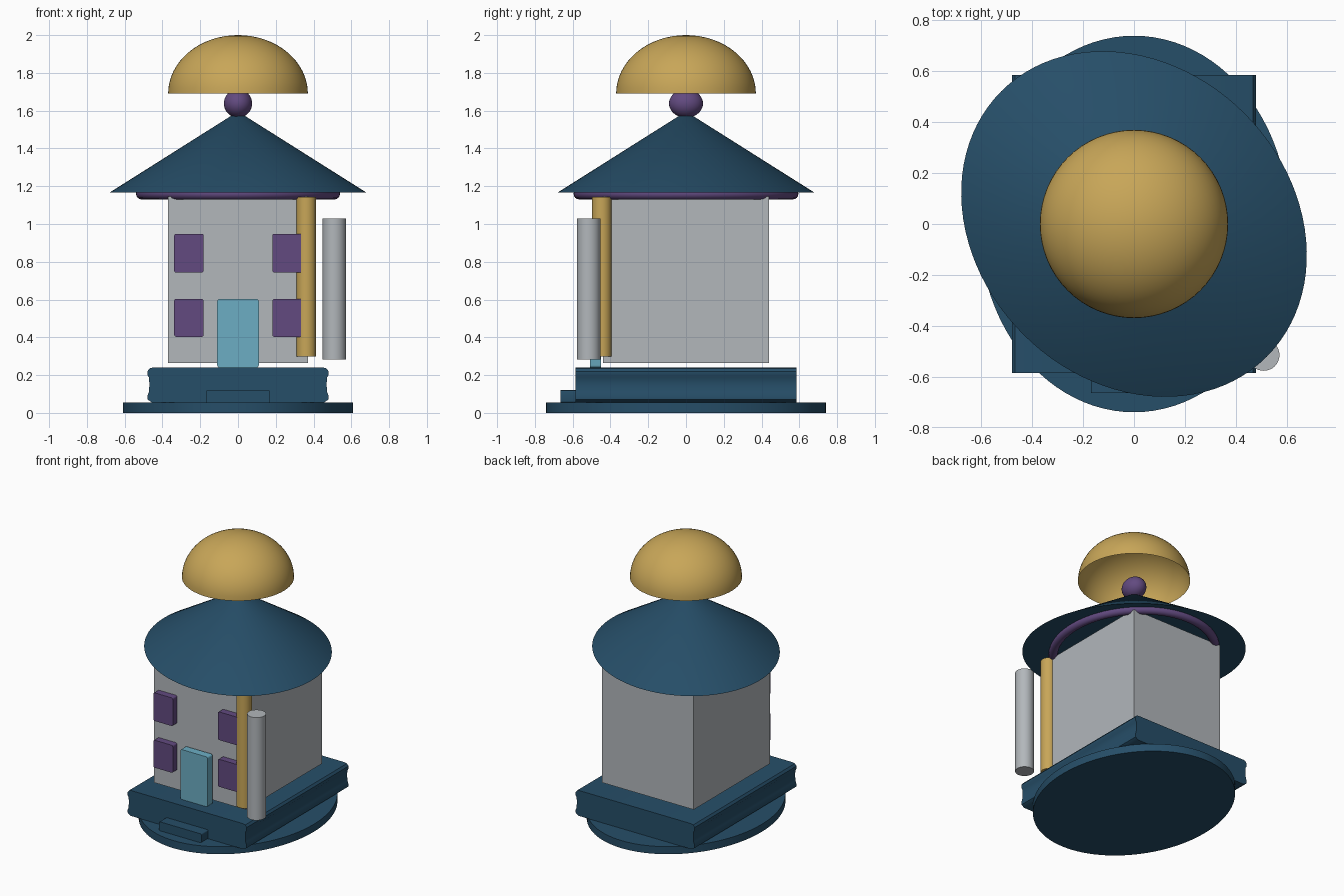
import bpy, bmesh, math
from mathutils import Matrix

if "Cube" in bpy.data.objects:
    bpy.data.objects.remove(bpy.data.objects["Cube"])


def material(name, r, g, b):
    # sRGB 0-255 to linear
    m = bpy.data.materials.new(name)
    lin = [((c / 255 + 0.055) / 1.055) ** 2.4 for c in (r, g, b)]
    m.diffuse_color = (*lin, 1)
    m.use_nodes = True
    m.node_tree.nodes["Principled BSDF"].inputs["Base Color"].default_value = m.diffuse_color
    return m


NAVY = material("navy", 38, 78, 104)
GREY = material("pale grey", 178, 183, 187)
GOLD = material("gold", 200, 166, 88)
PURPLE = material("purple", 98, 74, 128)
TEAL = material("teal", 108, 174, 196)


def add(name, bm, mat, smooth=True):
    bmesh.ops.recalc_face_normals(bm, faces=bm.faces)
    me = bpy.data.meshes.new(name)
    bm.to_mesh(me)
    bm.free()
    ob = bpy.data.objects.new(name, me)
    bpy.context.collection.objects.link(ob)
    me.materials.append(mat)
    if smooth:
        bpy.ops.object.select_all(action='DESELECT')
        ob.select_set(True)
        bpy.context.view_layer.objects.active = ob
        bpy.ops.object.shade_smooth_by_angle(angle=math.radians(35))
    return ob


def box(name, x, y, z, mat, bevel=0.0):
    # Box given by (min, max) on each axis
    bm = bmesh.new()
    bmesh.ops.create_cube(bm, size=1)
    for v in bm.verts:
        v.co = [lo + (hi - lo) * (c + 0.5) for c, (lo, hi) in zip(v.co, (x, y, z))]
    if bevel:
        # Round only the edges that run front to back
        edges = [e for e in bm.edges if abs(e.verts[0].co.y - e.verts[1].co.y) > 1e-4]
        bmesh.ops.bevel(bm, geom=edges, offset=bevel, segments=3, profile=0.5, affect='EDGES')
    return add(name, bm, mat)


def round_part(name, r1, r2, z0, z1, mat, at=(0, 0), scale=(1, 1), turn=0, segs=96):
    # Cylinder or cone with an elliptical footprint
    bm = bmesh.new()
    bmesh.ops.create_cone(bm, cap_ends=True, segments=segs, radius1=r1, radius2=r2, depth=z1 - z0)
    m = (Matrix.Translation((*at, (z0 + z1) / 2)) @ Matrix.Rotation(turn, 4, 'Z')
         @ Matrix.Diagonal((*scale, 1, 1)))
    bmesh.ops.transform(bm, matrix=m, verts=bm.verts)
    return add(name, bm, mat)


# Oval ground slab
round_part("ground_slab", 1, 1, 0, 0.055, NAVY, scale=(0.61, 0.74))

# Plinth: moulded profile extruded front to back
half = [(0.45, 0.24), (0.468, 0.236), (0.48, 0.22), (0.48, 0.2), (0.471, 0.187),
        (0.469, 0.148), (0.472, 0.11), (0.48, 0.09), (0.478, 0.07), (0.455, 0.055)]
profile = half + [(-x, z) for x, z in reversed(half)]
bm = bmesh.new()
face = bm.faces.new([bm.verts.new((x, -0.585, z)) for x, z in profile])
ext = bmesh.ops.extrude_face_region(bm, geom=[face], use_keep_orig=True)
bmesh.ops.translate(bm, vec=(0, 1.17, 0),
                    verts=[g for g in ext["geom"] if isinstance(g, bmesh.types.BMVert)])
add("plinth", bm, NAVY)

# Entrance step
box("step", (-0.17, 0.17), (-0.665, -0.58), (0.055, 0.12), NAVY, 0.008)

# House body, door and windows
box("walls", (-0.37, 0.37), (-0.44, 0.44), (0.265, 1.145), GREY)
box("door", (-0.11, 0.11), (-0.507, -0.45), (0.24, 0.603), TEAL, 0.012)
for row, (z0, z1) in (("lower", (0.403, 0.603)), ("upper", (0.743, 0.948))):
    for side, x in (("left", -0.26), ("right", 0.26)):
        box(f"{row}_{side}_window", (x - 0.078, x + 0.078), (-0.49, -0.43), (z0, z1), PURPLE, 0.01)

# Corner column and free-standing column
round_part("corner_column", 0.052, 0.052, 0.298, 1.143, GOLD, at=(0.362, -0.446), segs=32)
round_part("free_column", 0.062, 0.062, 0.282, 1.03, GREY, at=(0.51, -0.515), segs=32)

# Eave ring under the roof
bm = bmesh.new()
N, M = 80, 16
rings = []
for i in range(N):
    a = 2 * math.pi * i / N
    ring = []
    for j in range(M):
        b = 2 * math.pi * j / M
        o = 0.03 * math.cos(b)
        ring.append(bm.verts.new(((0.51 + o) * math.cos(a), (0.565 + o) * math.sin(a),
                                  1.16 + 0.03 * math.sin(b))))
    rings.append(ring)
for i in range(N):
    p, q = rings[i], rings[(i + 1) % N]
    for j in range(M):
        k = (j + 1) % M
        bm.faces.new((p[j], q[j], q[k], p[k]))
add("eave_ring", bm, PURPLE)

# Oval cone roof, turned on the diagonal
round_part("roof", 1, 0.055, 1.167, 1.572, NAVY, scale=(0.615, 0.738), turn=math.radians(45))

# Finial ball
bm = bmesh.new()
bmesh.ops.create_uvsphere(bm, u_segments=32, v_segments=20, radius=1)
bmesh.ops.transform(bm, verts=bm.verts, matrix=Matrix.Translation((0, 0, 1.638))
                    @ Matrix.Diagonal((0.075, 0.09, 0.075, 1)))
add("finial_ball", bm, PURPLE)

# Open dome cap
bm = bmesh.new()
bmesh.ops.create_uvsphere(bm, u_segments=64, v_segments=32, radius=1)
bmesh.ops.delete(bm, geom=[v for v in bm.verts if v.co.z < -1e-4], context='VERTS')
for v in bm.verts:
    v.co = (v.co.x * 0.37, v.co.y * 0.37, 1.69 + v.co.z * 0.31)
add("dome", bm, GOLD)
